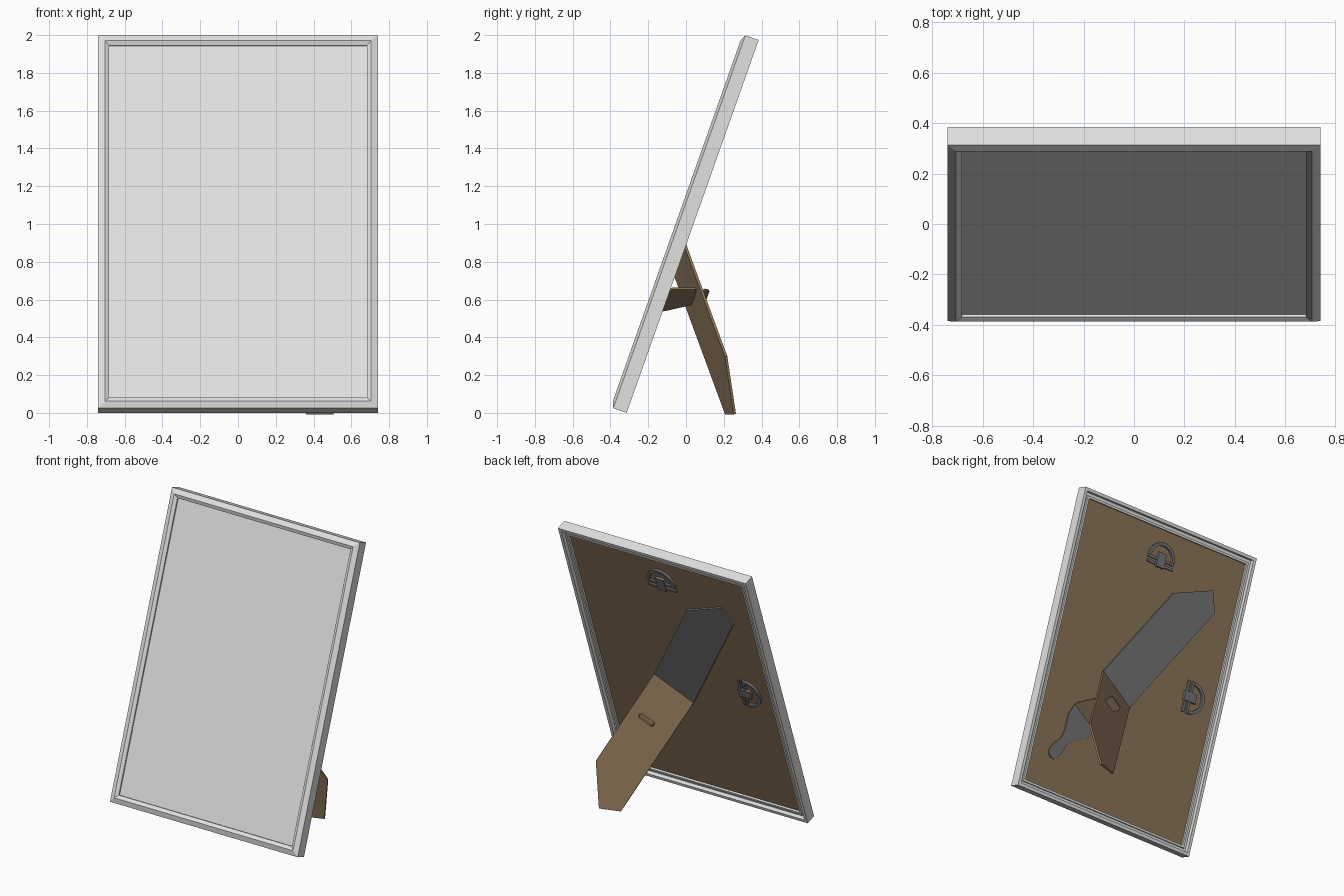
import bpy, bmesh, math
from mathutils import Vector

old = bpy.data.objects.get("Cube")
if old:
    bpy.data.objects.remove(old)


def material(name, rgb):
    m = bpy.data.materials.new(name)
    m.use_nodes = True
    m.diffuse_color = (*rgb, 1)
    m.node_tree.nodes["Principled BSDF"].inputs["Base Color"].default_value = (*rgb, 1)
    return m


PALE = material("pale grey", (0.75, 0.75, 0.735))
BROWN = material("board brown", (0.27, 0.18, 0.10))
GREY = material("dark grey", (0.18, 0.18, 0.18))

# Leaning axes: across, up the frame, and out of its back
TILT = math.radians(19.5)
ACROSS = Vector((1, 0, 0))
UP = Vector((0, math.sin(TILT), math.cos(TILT)))
BACK = Vector((0, math.cos(TILT), -math.sin(TILT)))
CORNER = Vector((0, -0.399, 0.030))
HALF, LENGTH = 0.74, 2.094


def lean(u, v, w):
    return CORNER + ACROSS * u + UP * v + BACK * w


def finish(name, bm, mat):
    bmesh.ops.recalc_face_normals(bm, faces=bm.faces)
    me = bpy.data.meshes.new(name)
    bm.to_mesh(me)
    bm.free()
    me.materials.append(mat)
    ob = bpy.data.objects.new(name, me)
    bpy.context.collection.objects.link(ob)
    return ob


def plate(name, outline, origin, ex, ey, depth, mat):
    """Flat outline in the ex/ey plane, extruded by the vector depth."""
    bm = bmesh.new()
    face = bm.faces.new([bm.verts.new(origin + ex * a + ey * b) for a, b in outline])
    ext = bmesh.ops.extrude_face_region(bm, geom=[face])
    verts = [g for g in ext["geom"] if isinstance(g, bmesh.types.BMVert)]
    bmesh.ops.translate(bm, verts=verts, vec=depth)
    return finish(name, bm, mat)


def box_outline(x0, x1, y0, y1):
    return [(x0, y0), (x1, y0), (x1, y1), (x0, y1)]


# Frame moulding: inset and depth of the profile, swept round four mitred corners
profile = [(0, 0.015), (0.035, 0), (0.058, 0.012), (0.06, 0.075), (0.045, 0.075),
           (0.045, 0.062), (0.022, 0.062), (0.022, 0.09), (0, 0.09)]
bm = bmesh.new()
loops = []
for inset, w in profile:
    h = HALF - inset
    loops.append([bm.verts.new(lean(u, v, w)) for u, v in
                  box_outline(-h, h, inset, LENGTH - inset)])
for i, loop in enumerate(loops):
    nxt = loops[(i + 1) % len(loops)]
    for k in range(4):
        j = (k + 1) % 4
        bm.faces.new((loop[k], loop[j], nxt[j], nxt[k]))
finish("frame_moulding", bm, PALE)

# Front sheet and backing board
inner = box_outline(-HALF + 0.055, HALF - 0.055, 0.055, LENGTH - 0.055)
plate("front_sheet", inner, lean(0, 0, 0.022), ACROSS, UP, BACK * 0.015, PALE)
plate("backing_board", inner, lean(0, 0, 0.037), ACROSS, UP, BACK * 0.023, BROWN)

# Diagonal stand: directions along and across it on the board
TURN = math.radians(31)
along = -ACROSS * math.sin(TURN) + UP * math.cos(TURN)
side = ACROSS * math.cos(TURN) + UP * math.sin(TURN)
hinge = lean(0.12, 0.883, 0.06)
W = 0.159

# Hinge plate glued to the board
plate("hinge_plate", [(-W, 0), (W, 0), (W, 0.804), (-0.04, 1.066), (-W, 0.975)],
      hinge, side, along, BACK * 0.014, GREY)

# Folding leg
pivot = hinge + BACK * 0.014
down = Vector((0.45, 0.319, -0.833))
down = (down - side * down.dot(side)).normalized()
normal = side.cross(down).normalized()
if normal.y > 0:
    normal = -normal
leg = plate("stand_leg", [(-W, 0), (W, 0), (W, 0.72), (-0.031, 0.972), (-W, 0.90)],
            pivot, side, down, normal * 0.014, BROWN)

# Anchor flap on the board, with a neck and rounded end
half = [(0.12, 0.33), (0.11, 0.41), (0.05, 0.51), (0.032, 0.57), (0.045, 0.63)]
arc = [(0.045 * math.cos(a), 0.68 + 0.045 * math.sin(a))
       for a in (math.pi * k / 8 for k in range(9))]
flap = half + arc + [(-s, t) for s, t in reversed(half)]
plate("anchor_flap", flap, hinge + side * 0.03, side, -along, BACK * 0.008, GREY)

# Strap from the flap to the leg, its tongue passing through the leg
fold = hinge - along * 0.33 + side * 0.03
slot = pivot + down * 0.28
reach = slot - fold
reach -= side * reach.dot(side)
gap = reach.length
reach.normalize()
strap_half = [(0.12, 0), (0.115, 0.06), (0.085, gap - 0.02), (0.055, gap - 0.015),
              (0.05, gap + 0.025), (0.062, gap + 0.035), (0.045, gap + 0.06)]
strap = strap_half + [(-s, t) for s, t in reversed(strap_half)]
plate("stand_strap", strap, fold, side, reach,
      side.cross(reach).normalized() * 0.012, BROWN)


# Hanging rings: a half hoop, two bars and a clip
def hanger(name, u, v, ex, ey):
    base = lean(u, v, 0.06)
    steps = [math.pi * k / 16 for k in range(17)]
    hoop = [(r * math.cos(a), r * math.sin(a) + 0.03)
            for r, seq in ((0.11, steps), (0.088, steps[::-1])) for a in seq]
    plate(name + "_hoop", hoop, base, ex, ey, BACK * 0.016, GREY)
    for n, y in (("lower", -0.02), ("upper", 0.014)):
        plate(name + "_" + n + "_bar", box_outline(-0.11, 0.11, y, y + 0.018),
              base, ex, ey, BACK * 0.012, GREY)
    plate(name + "_clip", box_outline(-0.032, 0.032, -0.03, 0.07),
          base, ex, ey, BACK * 0.018, GREY)


hanger("top_hanger", 0, 1.81, ACROSS, UP)
hanger("side_hanger", -0.455, 1.03, UP, -ACROSS)
